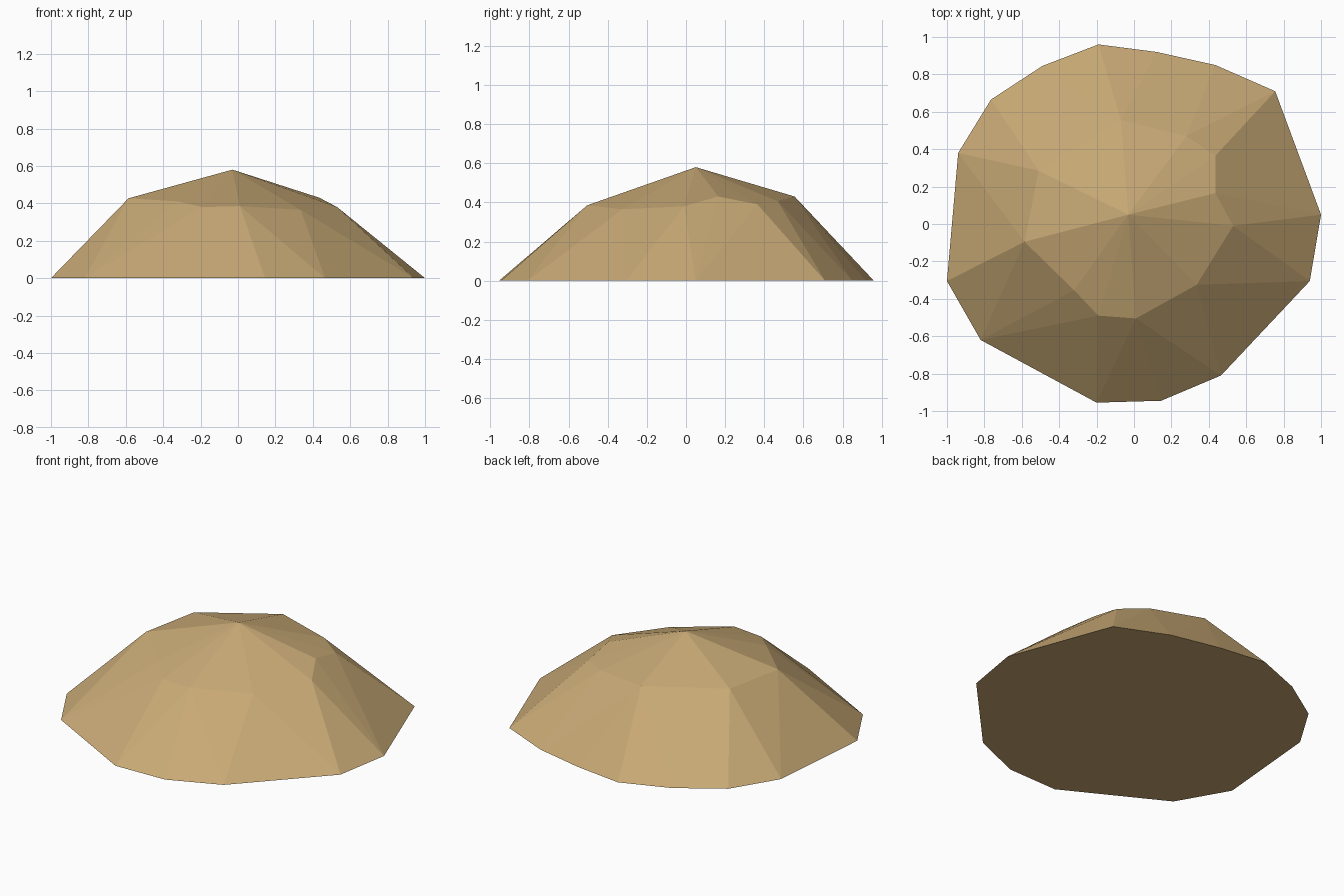
import bpy
import bmesh

# Remove the default cube
default_cube = bpy.data.objects.get("Cube")
if default_cube:
    bpy.data.objects.remove(default_cube, do_unlink=True)

# Sand colour
sand = bpy.data.materials.new("sand")
sand.use_nodes = True
sand_colour = (0.58, 0.40, 0.18, 1.0)
sand.diffuse_color = sand_colour
sand.node_tree.nodes["Principled BSDF"].inputs["Base Color"].default_value = sand_colour

# Irregular outline of the mound on the ground, counter-clockwise
footprint = [
    (1.0, 0.05), (0.755, 0.71), (0.435, 0.85), (0.12, 0.92), (-0.19, 0.96),
    (-0.49, 0.845), (-0.765, 0.665), (-0.94, 0.38), (-1.0, -0.305),
    (-0.82, -0.62), (-0.2, -0.955), (0.145, -0.945), (0.465, -0.81),
    (0.94, -0.305),
]

# Shoulder where the steep sides turn into the gentle top
shoulder = [
    (0.435, 0.365, 0.39), (0.435, 0.165, 0.43), (0.53, -0.01, 0.38),
    (0.335, -0.325, 0.365), (0.01, -0.505, 0.385), (-0.19, -0.49, 0.38),
    (-0.32, -0.355, 0.41), (-0.585, -0.095, 0.427), (-0.51, 0.285, 0.427),
    (-0.07, 0.555, 0.43), (0.28, 0.47, 0.405),
]

# Off-centre summit
summit = (-0.03, 0.05, 0.58)


def build_mound(name, points, material):
    """Wrap the points in a faceted convex shell and link it as an object."""
    bm = bmesh.new()
    for point in points:
        bm.verts.new(point)
    bmesh.ops.convex_hull(bm, input=bm.verts[:])

    # Join the ground triangles into one flat underside
    ground = [f for f in bm.faces if all(v.co.z == 0 for v in f.verts)]
    bmesh.ops.dissolve_faces(bm, faces=ground)
    bmesh.ops.recalc_face_normals(bm, faces=bm.faces[:])

    mesh = bpy.data.meshes.new(name)
    bm.to_mesh(mesh)
    bm.free()
    mesh.materials.append(material)
    mesh.shade_flat()
    mound = bpy.data.objects.new(name, mesh)
    bpy.context.collection.objects.link(mound)
    return mound


ground_ring = [(x, y, 0.0) for x, y in footprint]
build_mound("sand_mound", ground_ring + shoulder + [summit], sand)
